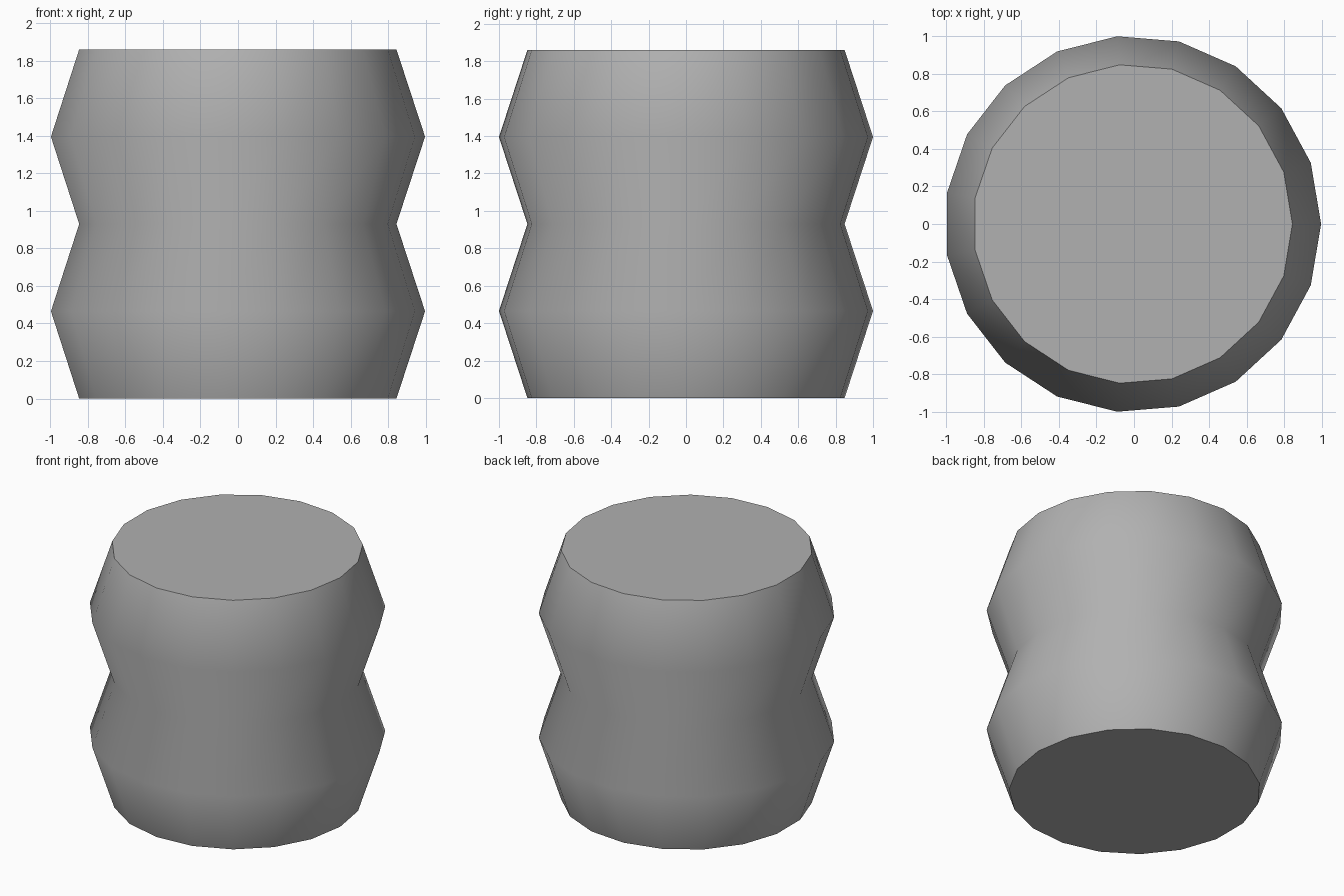
import bpy, bmesh, math

if "Cube" in bpy.data.objects:
    bpy.data.objects.remove(bpy.data.objects["Cube"])

SIDES = 19
STEP = 0.465
WIDE, NARROW = 1.0034, 0.851
X_OFFSET = -WIDE * (1 - math.cos(math.pi / SIDES)) / 2  # centres the odd-sided outline

bm = bmesh.new()

# Stacked rings alternating narrow and wide
rings = []
for level in range(5):
    r = WIDE if level % 2 else NARROW
    ring = []
    for i in range(SIDES):
        a = 2 * math.pi * i / SIDES
        ring.append(bm.verts.new((r * math.cos(a) + X_OFFSET, r * math.sin(a), level * STEP)))
    rings.append(ring)

# Pleated wall
for low, high in zip(rings, rings[1:]):
    for i in range(SIDES):
        j = (i + 1) % SIDES
        bm.faces.new((low[i], low[j], high[j], high[i]))

# Flat end caps
bm.faces.new(rings[-1])
bm.faces.new(rings[0][::-1])

mesh = bpy.data.meshes.new("bellows_body")
bm.to_mesh(mesh)
bm.free()
body = bpy.data.objects.new("bellows_body", mesh)
bpy.context.collection.objects.link(body)

# Dark grey surface
grey = bpy.data.materials.new("dark_grey")
grey.diffuse_color = (0.44, 0.44, 0.44, 1)
grey.use_nodes = True
grey.node_tree.nodes["Principled BSDF"].inputs["Base Color"].default_value = grey.diffuse_color
mesh.materials.append(grey)

# Smooth wall with sharp rims
bpy.context.view_layer.objects.active = body
body.select_set(True)
bpy.ops.object.shade_smooth_by_angle(angle=math.radians(50))
